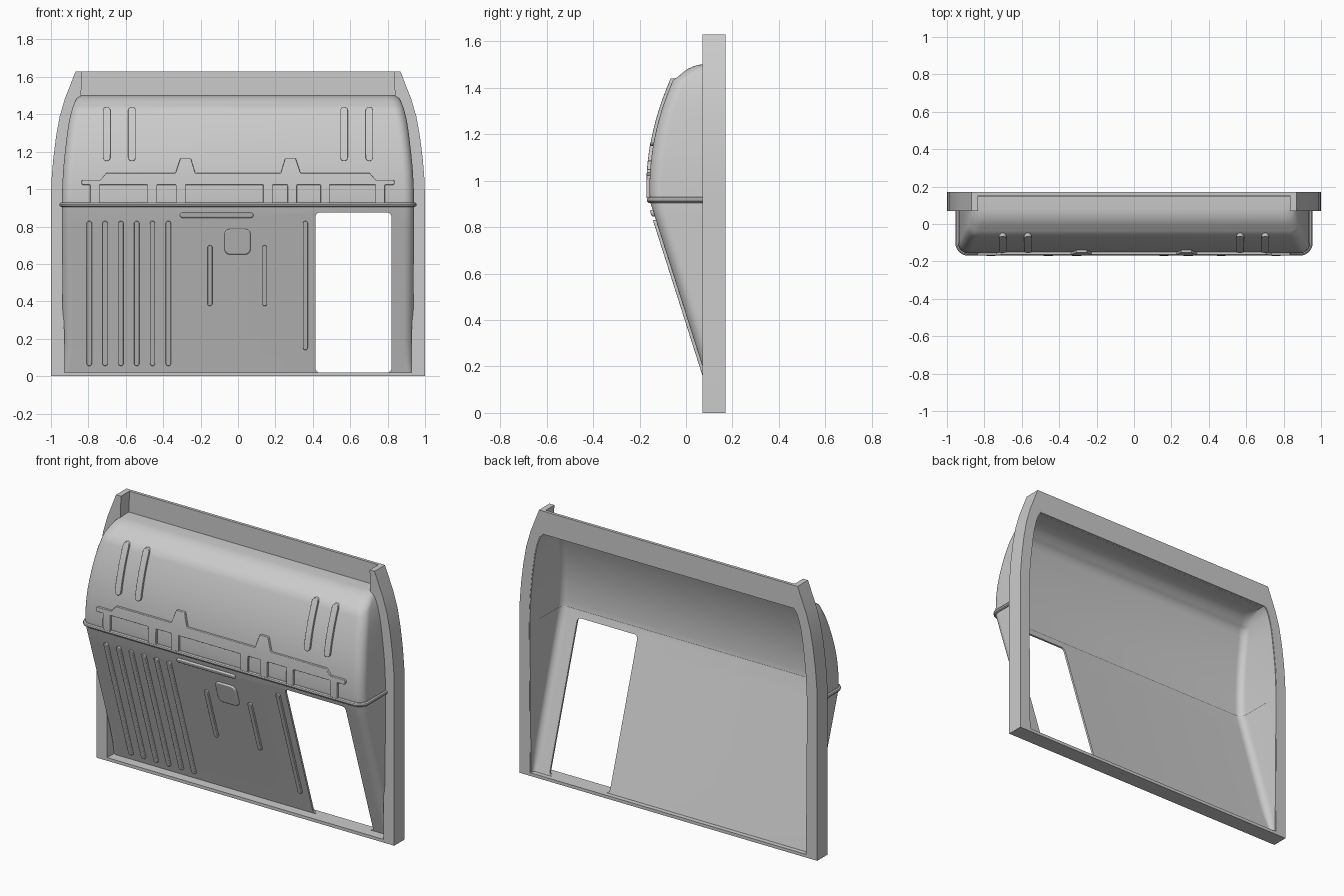
import bpy, bmesh, math
from mathutils import Vector

if "Cube" in bpy.data.objects:
    bpy.data.objects.remove(bpy.data.objects["Cube"])

BACK, FRONT = 0.17, 0.07
WIDTH = [(0, .935), (.9, .942), (1.0, .94), (1.1, .935), (1.2, .925), (1.3, .913),
         (1.36, .904), (1.42, .89), (1.46, .876), (1.485, .862), (1.5, .847), (1.6, .84)]


def lerp(table, t):
    for (a, va), (b, vb) in zip(table, table[1:]):
        if t <= b:
            return va + (vb - va) * (t - a) / (b - a)
    return table[-1][1]


def surf(z):
    """Depth of the shell's front face at a height."""
    if z < .91:
        return .135 - .29 * z / .91
    return -.157 + .47 * (z - .97) ** 2


def finish(name, bm, smooth=True):
    me = bpy.data.meshes.new(name)
    bm.to_mesh(me)
    bm.free()
    ob = bpy.data.objects.new(name, me)
    bpy.context.collection.objects.link(ob)
    if smooth:
        shade(ob)
    return ob


def shade(ob):
    bpy.ops.object.select_all(action='DESELECT')
    ob.select_set(True)
    bpy.context.view_layer.objects.active = ob
    bpy.ops.object.shade_smooth_by_angle(angle=math.radians(35))


def prism(name, outline, y0, y1, smooth=True):
    bm = bmesh.new()
    f = bm.faces.new([bm.verts.new((x, y0, z)) for x, z in outline])
    ext = bmesh.ops.extrude_face_region(bm, geom=[f])
    for v in ext['geom']:
        if isinstance(v, bmesh.types.BMVert):
            v.co.y = y1
    bmesh.ops.recalc_face_normals(bm, faces=bm.faces)
    return finish(name, bm, smooth)


def rounded(x0, x1, z0, z1, r, n=6):
    pts = []
    for k, (cx, cz) in enumerate([(x1 - r, z1 - r), (x0 + r, z1 - r), (x0 + r, z0 + r), (x1 - r, z0 + r)]):
        for i in range(n + 1):
            a = math.pi / 2 * (k + i / n)
            pts.append((cx + r * math.cos(a), cz + r * math.sin(a)))
    return pts


def section(w, y, back):
    """Open cross-section of the shell: side, rounded corner, front, mirrored."""
    r = max(.004, min(.055, (back - y) * .7))
    half = [(w, back)]
    for i in range(9):
        a = math.pi / 2 * i / 8
        half.append((w - r + r * math.cos(a), y + r - r * math.sin(a)))
    return [(-x, yy) for x, yy in half] + half[::-1]


def relief(name, outline, h=.013, bevel=.007):
    """Raised ornament that follows the shell's front face."""
    bm = bmesh.new()
    bm.faces.new([bm.verts.new((x, 0, z)) for x, z in outline])
    z0, z1 = min(p[1] for p in outline), max(p[1] for p in outline)
    if z1 > .92:
        z = z0 + .0173
        while z < z1 - .003:
            bmesh.ops.bisect_plane(bm, geom=bm.verts[:] + bm.edges[:] + bm.faces[:],
                                   plane_co=(0, 0, z), plane_no=(0, 0, 1), dist=1e-5)
            z += .0291
    ext = bmesh.ops.extrude_face_region(bm, geom=bm.faces[:])
    front = {g for g in ext['geom'] if isinstance(g, bmesh.types.BMVert)}
    for v in bm.verts:
        v.co.y = surf(v.co.z) + (-h if v in front else .006)
    bmesh.ops.recalc_face_normals(bm, faces=bm.faces)
    ob = finish(name, bm)
    m = ob.modifiers.new('Bevel', 'BEVEL')
    m.width, m.segments, m.limit_method, m.angle_limit = bevel, 3, 'ANGLE', math.radians(50)
    return ob


# Hollow shell: sloping lower panel and domed upper part
rows = [(z, surf(z)) for z in [0, .1, .2, .4, .6, .8, .905]]
rows += [(.915 + .0345 * i, surf(.915 + .0345 * i)) for i in range(16)]
rows += [(1.447, -.036), (1.462, -.018), (1.48, .005), (1.492, .03), (1.499, .055), (1.502, .08), (1.503, .15)]
bm = bmesh.new()
grid = [[bm.verts.new((x, yy, z)) for x, yy in section(lerp(WIDTH, z), y, .168)] for z, y in rows]
for a, b in zip(grid, grid[1:]):
    for j in range(len(a) - 1):
        bm.faces.new((a[j], a[j + 1], b[j + 1], b[j]))
shell = finish('shell', bm)
m = shell.modifiers.new('Thickness', 'SOLIDIFY')
m.thickness, m.offset = .012, -1

# Doorway opening in the lower panel
cutter = prism('door_cutter', rounded(.415, .82, .019, .875, .022), -.4, .4, False)
cutter.hide_render = True
m = shell.modifiers.new('Door', 'BOOLEAN')
m.operation, m.object, m.solver = 'DIFFERENCE', cutter, 'EXACT'
bpy.context.view_layer.objects.active = shell
for mod in list(shell.modifiers):
    bpy.ops.object.modifier_apply(modifier=mod.name)
bpy.data.objects.remove(cutter)
shade(shell)

# Frame: side posts, back plate on top, bottom sill
outer = [(1, 0), (1, .95), (.997, 1.05), (.988, 1.16), (.973, 1.28), (.953, 1.39), (.925, 1.485), (.868, 1.63)]
inner = [(w - .008, z) for z, w in WIDTH if z < 1.55] + [(.835, 1.63)]
for s, side in ((-1, 'left'), (1, 'right')):
    prism('frame_post_' + side, [(s * x, z) for x, z in outer + inner[::-1]], FRONT, BACK)
prism('frame_top', [(-.9, 1.49), (.9, 1.49), (.845, 1.63), (-.845, 1.63)], .152, BACK, False)
prism('frame_sill', [(-.96, 0), (.96, 0), (.96, .019), (-.96, .019)], FRONT, BACK, False)

# Round moulding wrapped around the waist
cu = bpy.data.curves.new('waist_moulding', 'CURVE')
cu.dimensions, cu.bevel_depth, cu.bevel_resolution, cu.use_fill_caps = '3D', .013, 3, True
pts = section(.942, -.156, .08)
sp = cu.splines.new('POLY')
sp.points.add(len(pts) - 1)
for p, (x, y) in zip(sp.points, pts):
    p.co = (x, y, .917, 1)
bar = bpy.data.objects.new('waist_moulding', cu)
bpy.context.collection.objects.link(bar)
bpy.ops.object.select_all(action='DESELECT')
bar.select_set(True)
bpy.context.view_layer.objects.active = bar
bpy.ops.object.convert(target='MESH')
shade(bpy.context.object)

# Ribs: centre x, bottom, top, half width
ribs = [(-.795 + .0845 * i, .055, .83, .014) for i in range(6)]
ribs += [(.36, .14, .83, .013), (-.15, .375, .7, .013), (.143, .375, .7, .013)]
ribs += [(s * x, 1.15, 1.44, .02) for s in (-1, 1) for x in (.567, .702)]
for i, (x, z0, z1, r) in enumerate(ribs):
    relief('rib_%d' % i, rounded(x - r, x + r, z0, z1, r * .98))
relief('handle_bar', rounded(-.31, .082, .846, .874, .0135))
relief('square_plate', rounded(-.072, .067, .65, .787, .03))

# Bracket rail with raised tabs and legs on the upper part
top = [(.832, 1.05), (.735, 1.05), (.705, 1.085), (.335, 1.085), (.308, 1.165), (.252, 1.165), (.228, 1.085)]
legs = [(-.79, -.74), (-.485, -.432), (-.332, -.28), (.135, .185), (.265, .315), (.442, .49), (.735, .785)]
outline = [(-.832, 1.05), (-.838, 1.036), (-.832, 1.023)]
for a, b in legs:
    outline += [(a, 1.023), (a, .925), (b, .925), (b, 1.023)]
outline += [(.832, 1.023), (.838, 1.036)] + top + [(-x, z) for x, z in top[:0:-1]]
relief('bracket_rail', outline, .014, .005)
